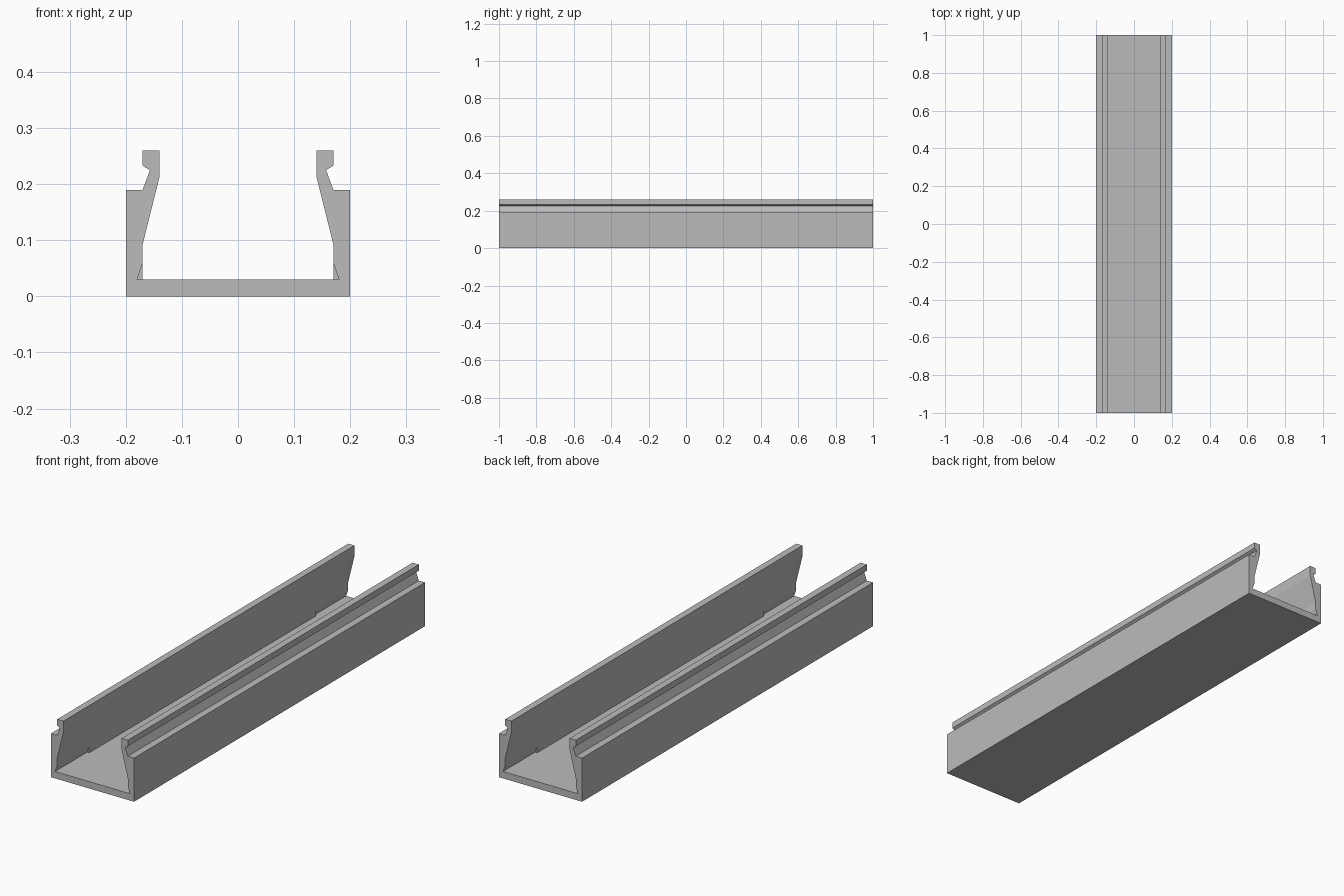
import bpy
import bmesh

cube = bpy.data.objects.get("Cube")
if cube:
    bpy.data.objects.remove(cube, do_unlink=True)

HALF_LENGTH = 1.0
FILLET_HALF = 0.78

grey = bpy.data.materials.new("plain grey")
grey.use_nodes = True
colour = (0.5, 0.5, 0.5, 1)
grey.diffuse_color = colour
grey.node_tree.nodes["Principled BSDF"].inputs["Base Color"].default_value = colour


def extrude_profile(name, points, half):
    """Sweep an x-z outline along y, centred on the origin."""
    bm = bmesh.new()
    face = bm.faces.new([bm.verts.new((x, -half, z)) for x, z in points])
    swept = bmesh.ops.extrude_face_region(bm, geom=[face])
    verts = [v for v in swept["geom"] if isinstance(v, bmesh.types.BMVert)]
    bmesh.ops.translate(bm, verts=verts, vec=(0, 2 * half, 0))
    bmesh.ops.recalc_face_normals(bm, faces=bm.faces[:])
    mesh = bpy.data.meshes.new(name)
    bm.to_mesh(mesh)
    bm.free()
    mesh.materials.append(grey)
    obj = bpy.data.objects.new(name, mesh)
    bpy.context.collection.objects.link(obj)
    return obj


# Channel: outer wall, ledge, snap groove, lip, leaning inner wall, undercut
half_outline = [
    (0.2, 0), (0.2, 0.19), (0.17, 0.19), (0.157, 0.225), (0.17, 0.233),
    (0.17, 0.26), (0.14, 0.26), (0.14, 0.212), (0.17, 0.092),
    (0.17, 0.06), (0.18, 0.03),
]
outline = half_outline + [(-x, z) for x, z in reversed(half_outline)]
extrude_profile("channel_body", outline, HALF_LENGTH)

# Strips filling the undercuts, stopping short of both ends
for name, side in (("left_fill_strip", 1), ("right_fill_strip", -1)):
    corners = [(0.18, 0.03), (0.17, 0.06), (0.17, 0.03)]
    extrude_profile(name, [(side * x, z) for x, z in corners], FILLET_HALF)
